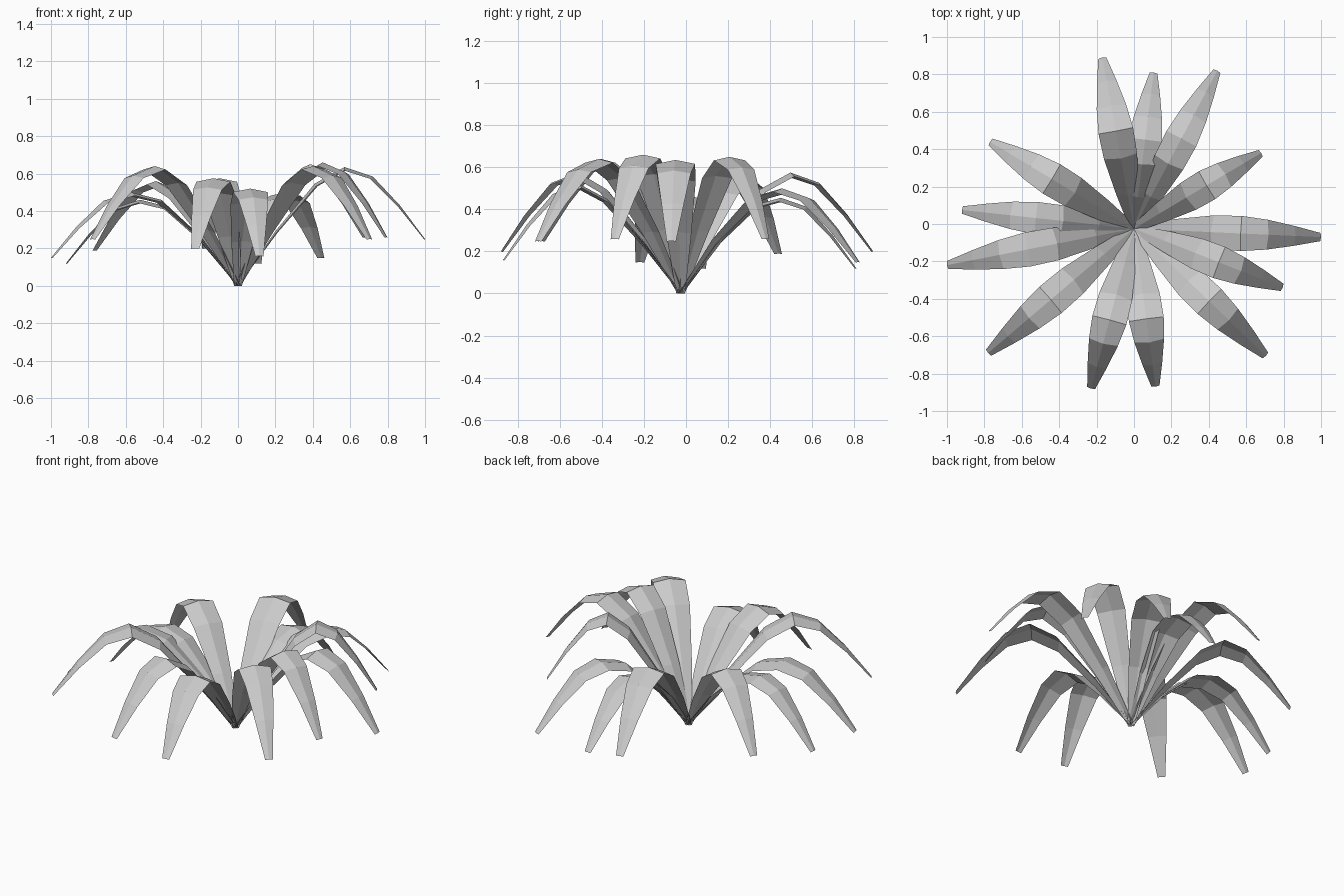
import bpy
from mathutils import Vector

cube = bpy.data.objects.get("Cube")
if cube:
    bpy.data.objects.remove(cube)

# One flat grey for every leaf
grey = bpy.data.materials.new("leaf_grey")
grey.use_nodes = True
colour = (0.6, 0.6, 0.6, 1)
grey.diffuse_color = colour
grey.node_tree.nodes["Principled BSDF"].inputs["Base Color"].default_value = colour

ROOT = Vector((0, -0.025, 0))
REACH = (0, 0.2, 0.41, 0.57, 0.72, 0.865, 1)       # distance along the leaf's reach
RISE_TALL = (0, 0.46, 0.86, 1)                     # height up to the crest
RISE_LOW = (0, 0.53, 0.92, 1)                      # rounder rise of the low leaves
DROP = (0.13, 0.53, 1)                             # fall from crest to tip
HALF_WIDTH = (0.021, 0.06, 0.09, 0.094, 0.08, 0.053, 0.022)
FOLD = 0.2                                         # ridge height per half width


def make_leaf(name, tip, crest, width):
    """Arched strip, two faces wide, folded along its midrib."""
    tip = Vector(tip)
    span = Vector((tip.x, tip.y, 0)) - ROOT
    out = span.normalized()
    side = Vector((-out.y, out.x, 0))
    rise = RISE_LOW if crest < 0.51 else RISE_TALL
    heights = [crest * f for f in rise] + [crest - (crest - tip.z) * f for f in DROP]
    spine = [ROOT + span * r + Vector((0, 0, z)) for r, z in zip(REACH, heights)]
    verts, faces = [], []
    last = len(spine) - 1
    for i, p in enumerate(spine):
        along = (spine[min(i + 1, last)] - spine[max(i - 1, 0)]).normalized()
        normal = along.cross(side).normalized()
        w = HALF_WIDTH[i] * width
        edge = p - normal * w * FOLD if i else p
        verts += [edge + side * w, p, edge - side * w]
        if i:
            a = 3 * (i - 1)
            faces += [(a + k, a + k + 1, a + k + 4, a + k + 3) for k in (0, 1)]
    mesh = bpy.data.meshes.new(name)
    mesh.from_pydata(verts, [], faces)
    mesh.materials.append(grey)
    mesh.update()
    # Keep the upper side of the blade facing up
    if sum(f.normal.z for f in mesh.polygons) < 0:
        mesh.flip_normals()
    bpy.context.collection.objects.link(bpy.data.objects.new(name, mesh))


# Leaves clockwise from the back: tip position, crest height, width factor
LEAVES = [
    ((-0.17, 0.89, 0.20), 0.575, 1),
    ((0.105, 0.81, 0.12), 0.455, 0.95),
    ((0.445, 0.82, 0.15), 0.50, 0.95),
    ((0.68, 0.38, 0.26), 0.65, 0.92),
    ((1.0, -0.07, 0.25), 0.635, 1),
    ((0.795, -0.34, 0.26), 0.66, 0.95),
    ((0.705, -0.705, 0.25), 0.64, 0.98),
    ((0.115, -0.87, 0.16), 0.52, 1),
    ((-0.23, -0.88, 0.20), 0.575, 1),
    ((-0.78, -0.69, 0.25), 0.64, 0.98),
    ((-1.0, -0.22, 0.15), 0.50, 0.98),
    ((-0.92, 0.075, 0.12), 0.46, 0.92),
    ((-0.77, 0.44, 0.19), 0.56, 0.97),
]
for n, (tip, crest, width) in enumerate(LEAVES, 1):
    make_leaf(f"leaf_{n}", tip, crest, width)
